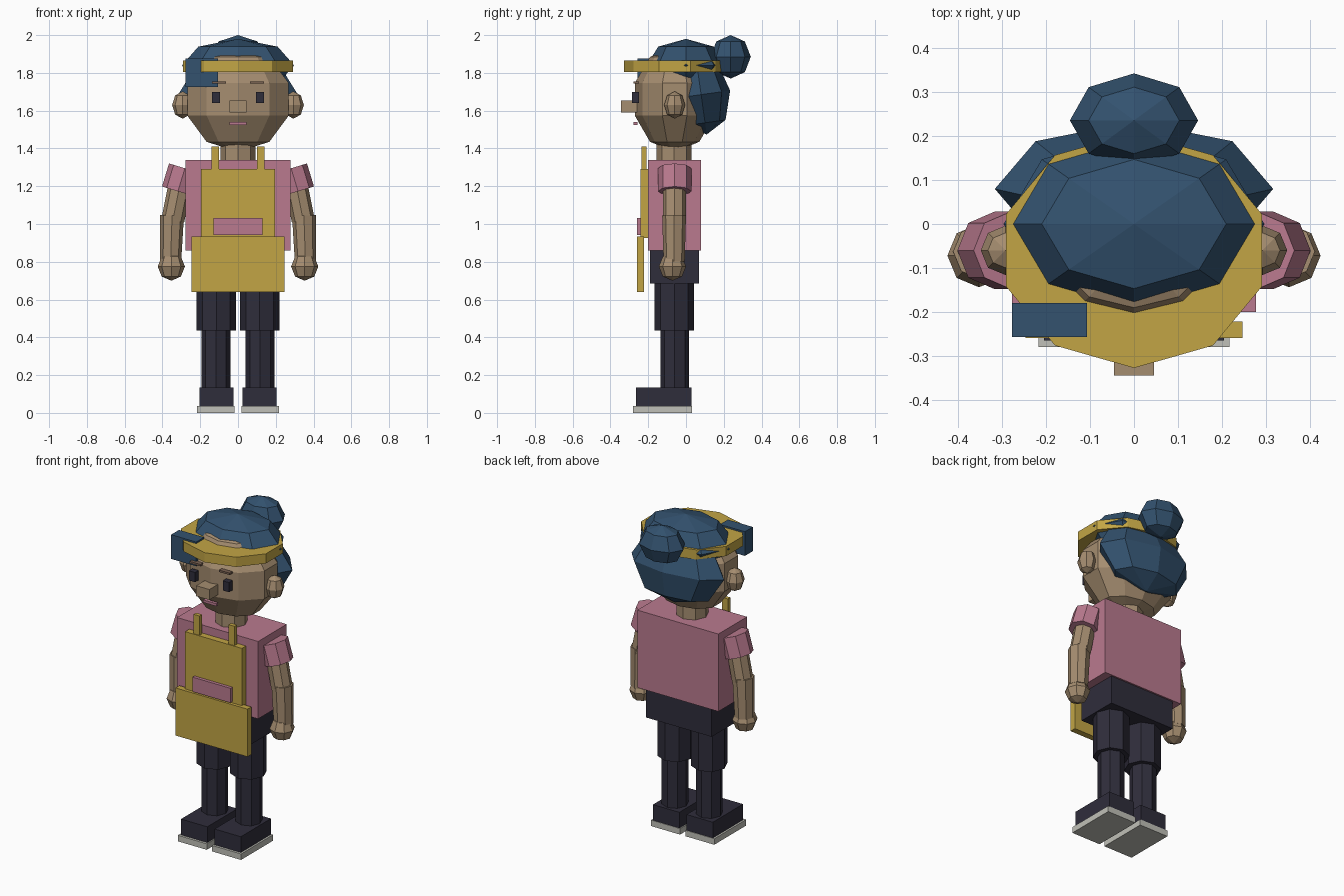
import bpy, bmesh
from math import sin, cos, pi, radians
from mathutils import Vector, Matrix

if "Cube" in bpy.data.objects:
    bpy.data.objects.remove(bpy.data.objects["Cube"])


def colour(name, r, g, b):
    m = bpy.data.materials.new(name)
    lin = [(c / 255 / 12.92) if c < 11 else ((c / 255 + 0.055) / 1.055) ** 2.4 for c in (r, g, b)]
    m.diffuse_color = (*lin, 1)
    m.use_nodes = True
    m.node_tree.nodes["Principled BSDF"].inputs["Base Color"].default_value = m.diffuse_color
    return m


SKIN = colour("skin", 165, 141, 112)
HAIR = colour("blue_hair", 51, 82, 111)
YELLOW = colour("yellow_cloth", 194, 165, 69)
PINK = colour("pink_cloth", 186, 122, 143)
DARK = colour("dark_cloth", 47, 45, 59)
SOLE = colour("pale_sole", 192, 192, 184)
BROW = colour("brow_brown", 122, 98, 82)


def finish(name, bm, mat):
    bmesh.ops.recalc_face_normals(bm, faces=bm.faces)
    me = bpy.data.meshes.new(name)
    bm.to_mesh(me)
    bm.free()
    me.materials.append(mat)
    ob = bpy.data.objects.new(name, me)
    bpy.context.collection.objects.link(ob)
    return ob


def box(name, mat, x, y, z):
    """Box from (min, max) pairs on each axis."""
    bm = bmesh.new()
    bmesh.ops.create_cube(bm, size=1)
    for v in bm.verts:
        v.co = [(a + b) / 2 + c * (b - a) for (a, b), c in zip((x, y, z), v.co)]
    return finish(name, bm, mat)


def lathe(name, mat, profile, sides, matrix):
    """Turned solid from (radius, height) points; a corner faces the front."""
    bm = bmesh.new()
    rings = []
    for r, h in profile:
        if r < 1e-5:
            rings.append([bm.verts.new((0, 0, h))])
        else:
            rings.append([bm.verts.new((r * sin(2 * pi * i / sides), -r * cos(2 * pi * i / sides), h))
                          for i in range(sides)])
    for a, b in zip(rings, rings[1:]):
        for i in range(sides):
            j = (i + 1) % sides
            if len(a) == 1:
                bm.faces.new((a[0], b[j], b[i]))
            elif len(b) == 1:
                bm.faces.new((a[i], a[j], b[0]))
            else:
                bm.faces.new((a[i], a[j], b[j], b[i]))
    for end in (rings[0], rings[-1]):
        if len(end) > 1:
            bm.faces.new(end)
    bm.transform(matrix)
    return finish(name, bm, mat)


def ball(name, mat, centre, size, sides=8, rings=4, tilt=0):
    profile = [(sin(pi * k / rings), -cos(pi * k / rings)) for k in range(rings + 1)]
    m = Matrix.Translation(centre) @ Matrix.Rotation(radians(tilt), 4, 'X') @ Matrix.Diagonal((*size, 1))
    return lathe(name, mat, profile, sides, m)


def limb(name, mat, a, b, ra, rb, sides=8):
    """Tapered tube between two points, keeping its corners lined up with y."""
    a, b = Vector(a), Vector(b)
    up = (b - a).normalized()
    side = Vector((0, 1, 0)).cross(up).normalized()
    fwd = up.cross(side)
    m = Matrix((side, fwd, up)).transposed().to_4x4()
    m.translation = a
    return lathe(name, mat, [(ra, 0), (rb, (b - a).length)], sides, m)


# Torso and hips
box("shirt", PINK, (-.278, .278), (-.2, .08), (.86, 1.34))
box("hips", DARK, (-.225, .225), (-.19, .07), (.685, .86))

# Apron
box("apron_skirt", YELLOW, (-.247, .247), (-.26, -.222), (.64, .935))
box("apron_bib", YELLOW, (-.195, .195), (-.24, -.2), (.925, 1.29))
box("apron_pocket", PINK, (-.13, .13), (-.26, -.235), (.943, 1.033))

# Neck, head and face
limb("neck", SKIN, (0, -.063, 1.33), (0, -.063, 1.46), .092, .092)
ball("head", SKIN, (0, -.06, 1.66), (.297, .222, .278), 10, 5)
box("nose", SKIN, (-.045, .045), (-.345, -.255), (1.59, 1.655))
box("mouth", PINK, (-.045, .045), (-.277, -.258), (1.525, 1.541))

# Hair
ball("hair_cap", HAIR, (0, 0, 1.84), (.297, .208, .14))
ball("hair_back", HAIR, (0, .08, 1.685), (.317, .155, .213), tilt=8)
ball("hair_bun", HAIR, (0, .236, 1.885), (.146, .107, .115))
box("hair_fringe", HAIR, (-.278, -.107), (-.257, -.18), (1.725, 1.875))

# Headband
lathe("headband", YELLOW, [(1, 1.805), (1, 1.865)], 10,
      Matrix.Translation((0, -.06, 0)) @ Matrix.Diagonal((.306, .268, 1, 1)))

# Paired parts
for s, tag in ((-1, "left"), (1, "right")):
    def span(a, b):
        return tuple(sorted((s * a, s * b)))

    # Face details and ears
    box(tag + "_eye", DARK, span(.095, .138), (-.285, -.25), (1.64, 1.7))
    box(tag + "_eyebrow", BROW, span(.064, .137), (-.277, -.25), (1.743, 1.755))
    ball(tag + "_ear", SKIN, (s * .293, -.06, 1.63), (.056, .056, .072))

    # Apron strap
    box(tag + "_strap", YELLOW, span(.1, .14), (-.235, -.21), (1.27, 1.41))

    # Arm
    limb(tag + "_sleeve", PINK, (s * .318, -.06, 1.173), (s * .281, -.06, 1.295), .088, .088)
    limb(tag + "_upper_arm", SKIN, (s * .345, -.062, 1.02), (s * .305, -.062, 1.22), .061, .061)
    limb(tag + "_forearm", SKIN, (s * .357, -.063, .8), (s * .349, -.063, 1.045), .056, .063)
    ball(tag + "_hand", SKIN, (s * .353, -.072, .775), (.072, .072, .075))

    # Leg
    limb(tag + "_thigh", DARK, (s * .115, -.062, .435), (s * .115, -.062, .7), .104, .104)
    limb(tag + "_shin", DARK, (s * .117, -.06, .12), (s * .117, -.06, .45), .076, .076)
    box(tag + "_shoe", DARK, span(.025, .205), (-.265, .03), (.035, .135))
    box(tag + "_sole", SOLE, span(.018, .217), (-.28, .033), (0, .037))
